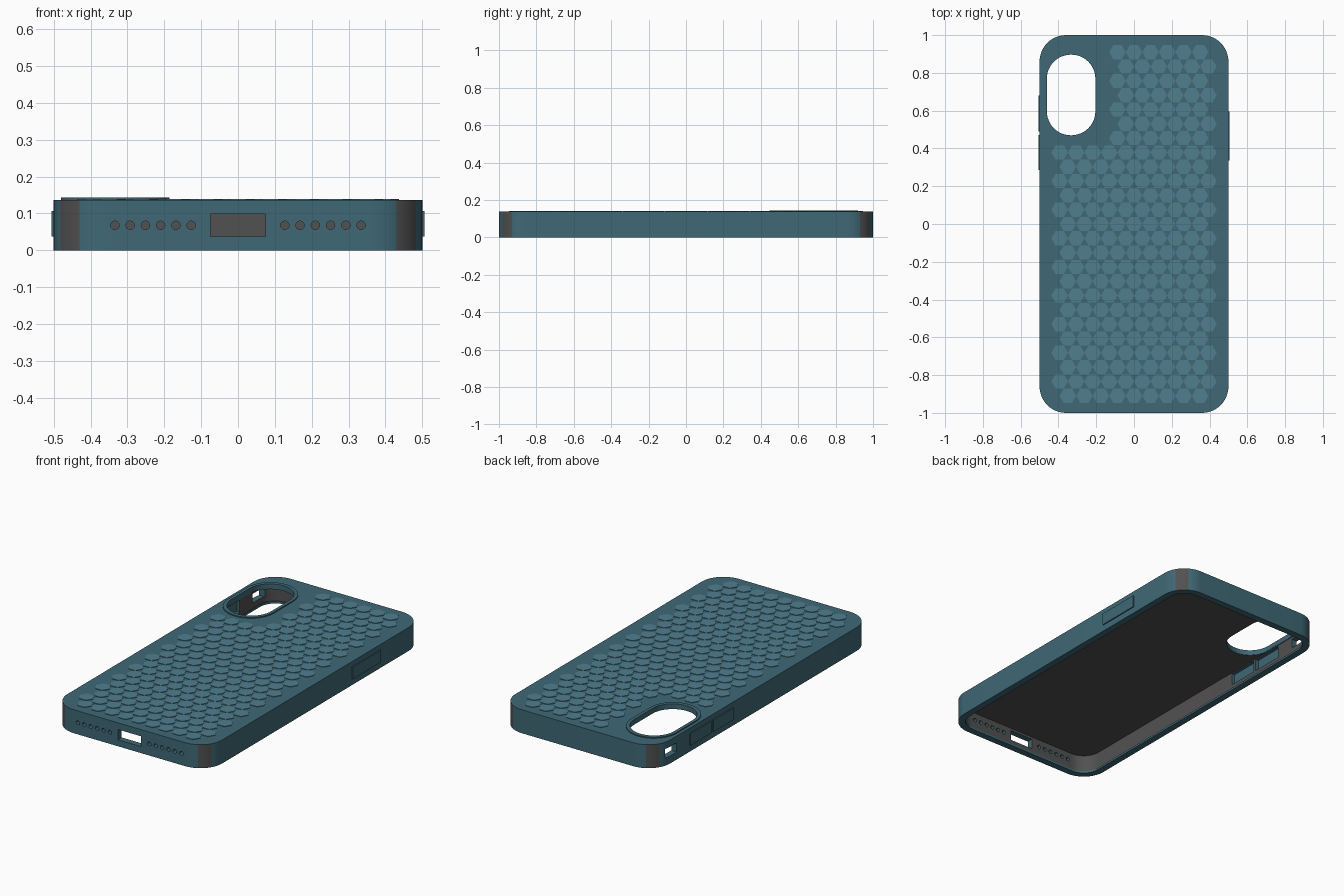
import bpy, bmesh, math
from mathutils import Matrix, Vector

if "Cube" in bpy.data.objects:
    bpy.data.objects.remove(bpy.data.objects["Cube"])


def material(name, rgb):
    m = bpy.data.materials.new(name)
    m.diffuse_color = (*rgb, 1)
    m.use_nodes = True
    m.node_tree.nodes["Principled BSDF"].inputs["Base Color"].default_value = m.diffuse_color
    return m


TEAL = material("teal_shell", (0.05, 0.14, 0.18))
LIGHT = material("light_teal", (0.08, 0.21, 0.275))
GREY = material("dark_grey", (0.085, 0.082, 0.082))
SEG = 12


def finish(name, bm, mats):
    bmesh.ops.recalc_face_normals(bm, faces=bm.faces)
    me = bpy.data.meshes.new(name)
    bm.to_mesh(me)
    bm.free()
    for m in mats:
        me.materials.append(m)
    ob = bpy.data.objects.new(name, me)
    bpy.context.collection.objects.link(ob)
    return ob


def rounded(hw, hh, r, cx=0, cy=0):
    pts = []
    for k, (sx, sy) in enumerate(((1, 1), (-1, 1), (-1, -1), (1, -1))):
        for i in range(SEG + 1):
            a = math.pi / 2 * (k + i / SEG)
            pts.append((cx + sx * (hw - r) + r * math.cos(a),
                        cy + sy * (hh - r) + r * math.sin(a)))
    return pts


def add_prism(bm, pts, z0, z1, mat=lambda i: 0, cap=0):
    lo = [bm.verts.new((x, y, z0)) for x, y in pts]
    hi = [bm.verts.new((x, y, z1)) for x, y in pts]
    n = len(pts)
    for i in range(n):
        j = (i + 1) % n
        bm.faces.new((lo[i], lo[j], hi[j], hi[i])).material_index = mat(i)
    bm.faces.new(lo[::-1]).material_index = cap
    bm.faces.new(hi).material_index = cap


def prism(name, pts, z0, z1, mats=(TEAL, GREY), mat=lambda i: 0, cap=0):
    bm = bmesh.new()
    add_prism(bm, pts, z0, z1, mat, cap)
    return finish(name, bm, mats)


def box(name, x, y, z):
    return prism(name, [(x[0], y[0]), (x[1], y[0]), (x[1], y[1]), (x[0], y[1])], *z)


def cut(ob, cutter):
    cutter.hide_render = True
    mod = ob.modifiers.new("cut", 'BOOLEAN')
    mod.operation = 'DIFFERENCE'
    mod.solver = 'EXACT'
    mod.object = cutter
    bpy.context.view_layer.objects.active = ob
    bpy.ops.object.modifier_apply(modifier=mod.name)
    bpy.data.objects.remove(cutter)


def smooth(ob):
    ob.data.shade_smooth()
    ob.data.set_sharp_from_angle(angle=math.radians(25))


# Outer shell with grey corner strips, hollowed from below behind a small lip
TOP, PLATE, WALL = 0.137, 0.112, 0.035
shell = prism("case_shell", rounded(0.5, 1.0, 0.14), 0, TOP,
              mat=lambda i: int(4 <= i % (SEG + 1) < 8))
cut(shell, prism("cavity", rounded(0.5 - WALL, 1 - WALL, 0.105), 0.012, PLATE,
                 mat=lambda i: 1, cap=1))
cut(shell, prism("lip_opening", rounded(0.46, 0.96, 0.1), -0.05, 0.02))

# Camera opening
CAM = (-0.333, 0.683)
cut(shell, prism("camera_hole", rounded(0.1295, 0.2145, 0.1285, *CAM), 0.09, 0.2))

# Charging port and side switch opening
cut(shell, box("port", (-0.075, 0.075), (-1.05, -0.93), (0.038, 0.098)))
cut(shell, box("switch_slot", (-0.55, -0.43), (0.80, 0.90), (0.044, 0.098)))

# Speaker holes, six on each side of the port
bm = bmesh.new()
for s in (-1, 1):
    for i in range(6):
        m = Matrix.Translation((s * (0.127 + 0.0414 * i), -0.98, 0.068)) @ Matrix.Rotation(math.pi / 2, 4, 'X')
        bmesh.ops.create_cone(bm, cap_ends=True, segments=16, radius1=0.0115,
                              radius2=0.0115, depth=0.12, matrix=m)
cut(shell, finish("speaker_holes", bm, (TEAL, GREY)))

# Raised button covers with pockets behind them
for name, s, y in (("volume_up_button", -1, (0.49, 0.68)),
                   ("volume_down_button", -1, (0.285, 0.47)),
                   ("power_button", 1, (0.335, 0.595))):
    span = lambda a, b: sorted((s * a, s * b))
    cut(shell, box("pocket", span(0.45, 0.484), y, (0.037, 0.107)))
    box(name, span(0.49, 0.5065), y, (0.037, 0.107))
smooth(shell)

# Raised rim round the camera opening
rim = prism("camera_rim", rounded(0.1475, 0.236, 0.1465, *CAM), 0.114, 0.143)
cut(rim, prism("rim_hole", rounded(0.1285, 0.2135, 0.1275, *CAM), 0.05, 0.2))
smooth(rim)

# Hexagon grip pattern, left clear near the camera
STEP = 0.0875
bm = bmesh.new()
for row in range(25):
    y = (12 - row) * STEP * math.sqrt(3) / 2
    odd = row % 2
    for i in range(9 + odd):
        x = (i - 4 - odd / 2) * STEP
        if y > 0.42 and x < -0.1:
            continue
        add_prism(bm, [(x + STEP / 2 * 0.995 * math.cos(k * math.pi / 3),
                        y + STEP / 2 * 0.995 * math.sin(k * math.pi / 3)) for k in range(6)],
                  TOP - 0.004, TOP + 0.003)
finish("hexagon_grip", bm, (LIGHT,))
